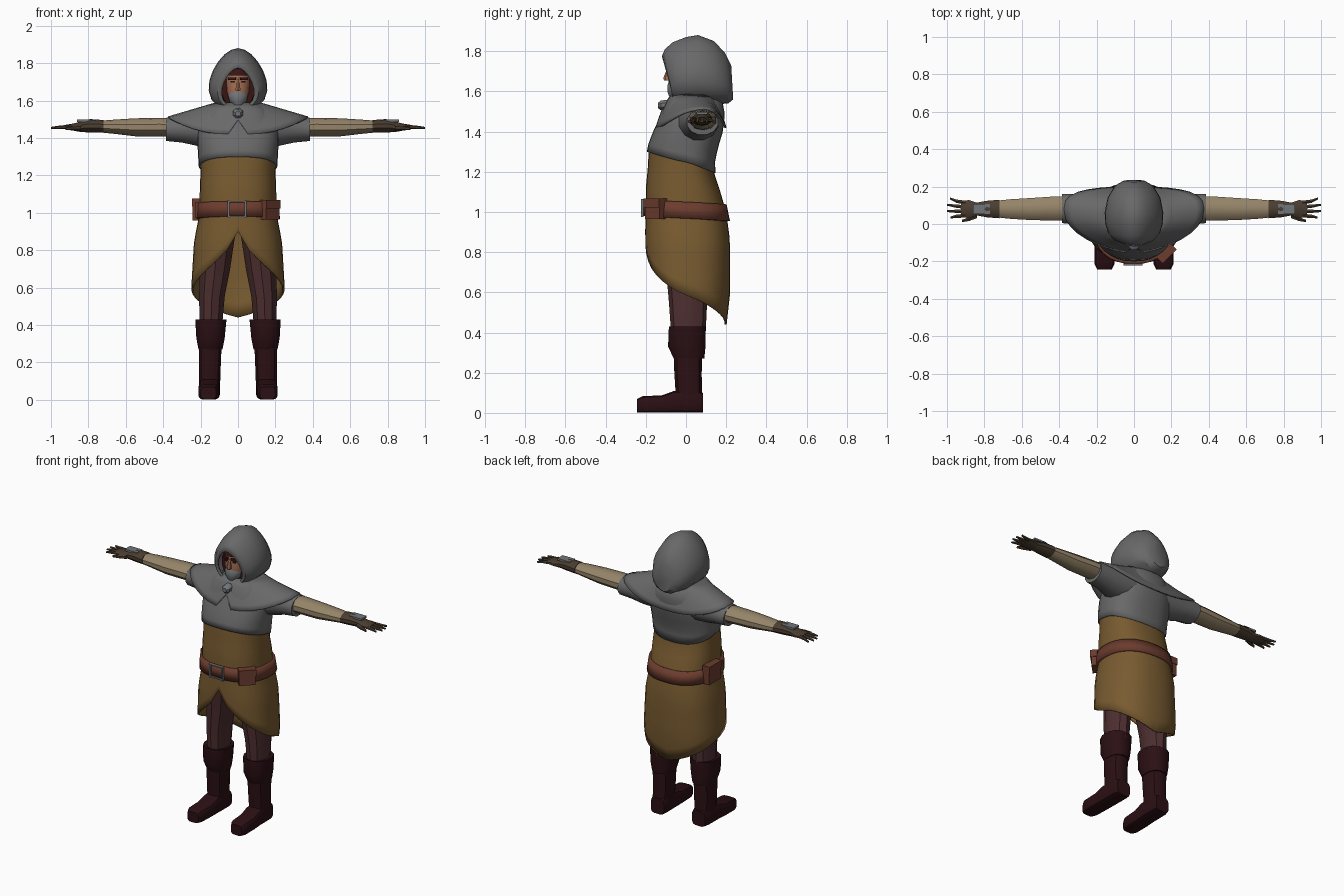
import bpy, bmesh
from math import sin, cos, pi, radians
from mathutils import Vector, Matrix

cube = bpy.data.objects.get("Cube")
if cube:
    bpy.data.objects.remove(cube, do_unlink=True)


def material(name, r, g, b):
    m = bpy.data.materials.new(name)
    m.use_nodes = True
    m.diffuse_color = (r, g, b, 1)
    m.node_tree.nodes["Principled BSDF"].inputs["Base Color"].default_value = (r, g, b, 1)
    return m


GREY = material("grey cloth", .14, .14, .14)
BROWN = material("ochre tunic", .19, .105, .03)
SLEEVE = material("beige sleeve", .30, .23, .14)
BELT = material("red brown leather", .15, .045, .027)
LEGS = material("plum leggings", .075, .028, .03)
BOOT = material("dark boot leather", .024, .005, .007)
GLOVE = material("dark glove leather", .07, .047, .03)
SKIN = material("skin", .36, .16, .09)
HAIR = material("dark red hair", .04, .007, .006)
STEEL = material("dull steel", .17, .18, .19)


def finish(name, bm, mat, mirror=False, thick=0, angle=35):
    bmesh.ops.recalc_face_normals(bm, faces=bm.faces)
    mesh = bpy.data.meshes.new(name)
    bm.to_mesh(mesh)
    bm.free()
    mesh.materials.append(mat)
    mesh.shade_smooth()
    mesh.set_sharp_from_angle(angle=radians(angle))
    ob = bpy.data.objects.new(name, mesh)
    bpy.context.collection.objects.link(ob)
    if thick:
        mod = ob.modifiers.new("cloth", "SOLIDIFY")
        mod.thickness = thick
        mod.offset = -1
    if mirror:
        mod = ob.modifiers.new("mirror", "MIRROR")
        mod.use_mirror_merge = False
    return ob


def loft(name, rings, mat, start=True, end=True, **kw):
    """Skin a list of closed rings, with optional end caps."""
    bm = bmesh.new()
    loops = [[bm.verts.new(p) for p in ring] for ring in rings]
    n = len(loops[0])
    for a, b in zip(loops, loops[1:]):
        for i in range(n):
            j = (i + 1) % n
            bm.faces.new((a[i], a[j], b[j], b[i]))
    if start:
        bm.faces.new(loops[0])
    if end:
        bm.faces.new(loops[-1])
    return finish(name, bm, mat, **kw)


def spow(v, p):
    return abs(v) ** p * (1 if v >= 0 else -1)


def tube(name, axis, specs, mat, n=10, power=1, **kw):
    """Loft ovals along an axis; spec = position, two centres, two radii."""
    rings = []
    for pos, c1, c2, r1, r2 in specs:
        ring = []
        for i in range(n):
            a = 2 * pi * (i + .5) / n
            p = [c1 + r1 * spow(cos(a), power), c2 + r2 * spow(sin(a), power)]
            p.insert("xyz".index(axis), pos)
            ring.append(Vector(p))
        rings.append(ring)
    return loft(name, rings, mat, **kw)


def box(name, centre, size, mat, turn=0, **kw):
    bm = bmesh.new()
    m = (Matrix.Translation(centre) @ Matrix.Rotation(radians(turn), 4, "Z")
         @ Matrix.Diagonal((*size, 1)))
    bmesh.ops.create_cube(bm, size=1, matrix=m)
    return finish(name, bm, mat, **kw)


# Torso girth: height, half width, front depth, back depth
GIRTH = [(.42, .235, .18, .2), (.6, .25, .195, .22), (.85, .235, .205, .22),
         (1, .205, .2, .2), (1.12, .205, .2, .165), (1.22, .2, .19, .13),
         (1.32, .205, .185, .15), (1.4, .21, .155, .175), (1.48, .2, .115, .185),
         (1.54, .16, .095, .175), (1.59, .1, .06, .13)]


def girth(z, a, grow=0):
    lo, hi = GIRTH[0], GIRTH[-1]
    for p, q in zip(GIRTH, GIRTH[1:]):
        if p[0] <= z <= q[0]:
            lo, hi = p, q
    f = min(1, max(0, (z - lo[0]) / (hi[0] - lo[0])))
    w, front, back = [u + (v - u) * f + grow for u, v in zip(lo[1:], hi[1:])]
    depth = front if cos(a) > 0 else back
    return Vector((w * spow(sin(a), .85), -depth * spow(cos(a), .85), z))


def garment(name, top, bottom, rows, mat, grow=0, n=32, thick=.01):
    rings = []
    for r in range(rows + 1):
        ring = []
        for i in range(n):
            a = 2 * pi * i / n
            t, b = top(a), bottom(a)
            ring.append(girth(t + (b - t) * r / rows, a, grow))
        rings.append(ring)
    return loft(name, rings, mat, start=False, end=False, thick=thick)


# Tunic with split front and long tail, shirt over it, belt
def tunic_hem(a):
    return .9 - .46 * (min(a, 2 * pi - a) / pi) ** .55


garment("tunic", lambda a: 1.33, tunic_hem, 12, BROWN)
garment("shirt", lambda a: 1.59, lambda a: 1.195 + .105 * (1 + cos(a)) / 2, 8, GREY, .009)
garment("belt", lambda a: 1.05 + .012 * cos(a), lambda a: .968 + .012 * cos(a), 1, BELT, .013, thick=.02)

# Buckle and pouches
for x in (-.05, .04):
    box("buckle_side", (x, -.217, 1.02), (.01, .012, .09), STEEL)
for z in (.982, 1.06):
    box("buckle_bar", (-.005, -.217, z), (.09, .012, .008), STEEL)
box("front_pouch", (.168, -.15, 1.015), (.1, .05, .1), BELT, turn=45)
box("front_pouch_flap", (.171, -.153, 1.045), (.106, .056, .045), BELT, turn=45)
box("side_pouch", (-.22, .045, 1.015), (.045, .12, .115), BELT)
box("side_pouch_flap", (-.222, .045, 1.055), (.05, .126, .045), BELT)
box("small_pouch", (-.21, -.04, 1.015), (.04, .045, .08), BELT)


# Shoulder mantle, parted at the throat
def mantle_ring(f, n=32):
    ring = []
    for i in range(n):
        a = 2 * pi * i / n
        s, c = sin(a), cos(a)
        neck = Vector((.12 * s, .035 - .105 * c, 1.59))
        depth = .187 if c > 0 else .172
        hem = Vector((.375 * spow(s, 1.2), .03 + .05 * s * s - depth * spow(c, .8),
                      1.42 + .095 * abs(s) ** 3))
        if i == 0:
            hem = Vector((0, -.125, 1.5))
        p = neck.lerp(hem, f)
        p.z += .03 * f * (1 - f) * c * c
        ring.append(p)
    return ring


loft("mantle", [mantle_ring(f) for f in (0, .3, .6, .85, 1)], GREY,
     start=False, end=False, thick=.01)
tube("brooch", "y", [(-.14, 0, 1.53, .014, .014), (-.125, 0, 1.53, .028, .026),
                     (-.09, 0, 1.535, .03, .026)], STEEL, n=8)

# Arms, gloves and fingers
tube("shirt_sleeves", "x", [(.1, .05, 1.45, .12, .1), (.22, .065, 1.448, .1, .093),
     (.3, .078, 1.448, .085, .075), (.385, .082, 1.446, .08, .064)], GREY, n=12, mirror=True)
tube("sleeves", "x", [(.3, .085, 1.455, .068, .052), (.42, .083, 1.458, .068, .05),
     (.55, .08, 1.457, .062, .048), (.66, .08, 1.46, .055, .038),
     (.74, .08, 1.461, .046, .031)], SLEEVE, mirror=True)
tube("gloves", "x", [(.72, .08, 1.462, .052, .034), (.79, .08, 1.465, .046, .036),
     (.84, .08, 1.46, .036, .028), (.88, .08, 1.458, .05, .019),
     (.925, .08, 1.458, .047, .012)], GLOVE, mirror=True)
box("glove_plates", (.815, .08, 1.492), (.09, .055, .012), STEEL, mirror=True)
for i, tip in enumerate((.98, 1, 1, .985)):
    tube("finger", "x", [(.9, .045 + .023 * i, 1.459, .012, .011),
         (.95, .041 + .027 * i, 1.457, .01, .01),
         (tip, .035 + .034 * i, 1.453, .006, .006)], GLOVE, n=6, mirror=True)
tube("thumb", "x", [(.84, .045, 1.455, .016, .014), (.88, .027, 1.453, .012, .012),
     (.92, .016, 1.45, .007, .008)], GLOVE, n=6, mirror=True)


# Hood: slanted egg rings from the face opening to the back
def hood_ring(y_top, y_low, width, low, high, n=20):
    ring = []
    for i in range(n):
        a = 2 * pi * i / n
        f = (1 + cos(a)) / 2
        ring.append(Vector((width * sin(a) * (1 - .25 * cos(a)),
                            y_low + (y_top - y_low) * f, low + (high - low) * f)))
    return ring


HOOD = [(-.12, -.06, .085, 1.56, 1.775), (-.105, -.065, .108, 1.55, 1.81),
        (-.065, -.04, .135, 1.54, 1.845), (0, .0, .15, 1.535, 1.87),
        (.06, .06, .153, 1.535, 1.88), (.14, .14, .138, 1.535, 1.85),
        (.195, .21, .1, 1.54, 1.79), (.225, .235, .055, 1.56, 1.73)]
loft("hood", [hood_ring(*h) for h in HOOD], GREY, start=False, thick=.008)
tube("hood_lining", "y", [(-.042, 0, 1.662, .09, .105), (.05, 0, 1.67, .1, .11)], HAIR, n=16)
tube("collar", "z", [(1.48, 0, -.01, .09, .08), (1.58, 0, -.01, .075, .065)], HAIR, n=12)

# Head and face
tube("head", "z", [(1.57, 0, -.045, .03, .03), (1.6, 0, -.04, .048, .047),
     (1.65, 0, -.03, .06, .058), (1.71, 0, -.025, .065, .062),
     (1.76, 0, -.02, .06, .06), (1.79, 0, -.02, .03, .03)], SKIN, n=14)
tube("hair_fringe", "z", [(1.735, 0, -.027, .068, .068), (1.77, 0, -.022, .06, .06),
     (1.79, 0, -.02, .03, .03)], HAIR, n=14)
tube("beard", "z", [(1.575, 0, -.055, .025, .03), (1.6, 0, -.048, .048, .046),
     (1.63, 0, -.044, .056, .05), (1.647, 0, -.035, .05, .053)], STEEL, n=12)
tube("nose", "z", [(1.655, 0, -.09, .015, .02), (1.667, 0, -.093, .014, .02),
     (1.715, 0, -.083, .008, .01)], SKIN, n=6)
box("eyebrows", (.031, -.082, 1.716), (.042, .012, .014), HAIR, turn=18, mirror=True)
box("eyes", (.03, -.083, 1.7), (.02, .009, .009), HAIR, turn=18, mirror=True)

# Legs and boots
tube("leggings", "z", [(.95, .1, 0, .1, .13), (.7, .123, .01, .085, .108),
     (.55, .14, .01, .072, .095), (.38, .145, .012, .062, .085)], LEGS, mirror=True)
tube("boot_shafts", "z", [(.36, .147, .01, .064, .075), (.2, .15, .01, .06, .07),
     (.06, .152, .015, .057, .066)], BOOT, power=.75, n=12, mirror=True)
tube("boot_cuffs", "z", [(.27, .147, .015, .066, .078), (.33, .147, .004, .078, .096),
     (.43, .145, .006, .086, .094), (.425, .145, .006, .07, .08)],
     BOOT, power=.85, n=12, mirror=True)
tube("boot_feet", "y", [(.084, .15, .05, .048, .05), (.05, .152, .058, .057, .058),
     (-.06, .153, .055, .056, .055), (-.12, .156, .044, .056, .044),
     (-.215, .158, .042, .054, .042), (-.243, .158, .036, .04, .034)],
     BOOT, power=.5, n=12, mirror=True)
